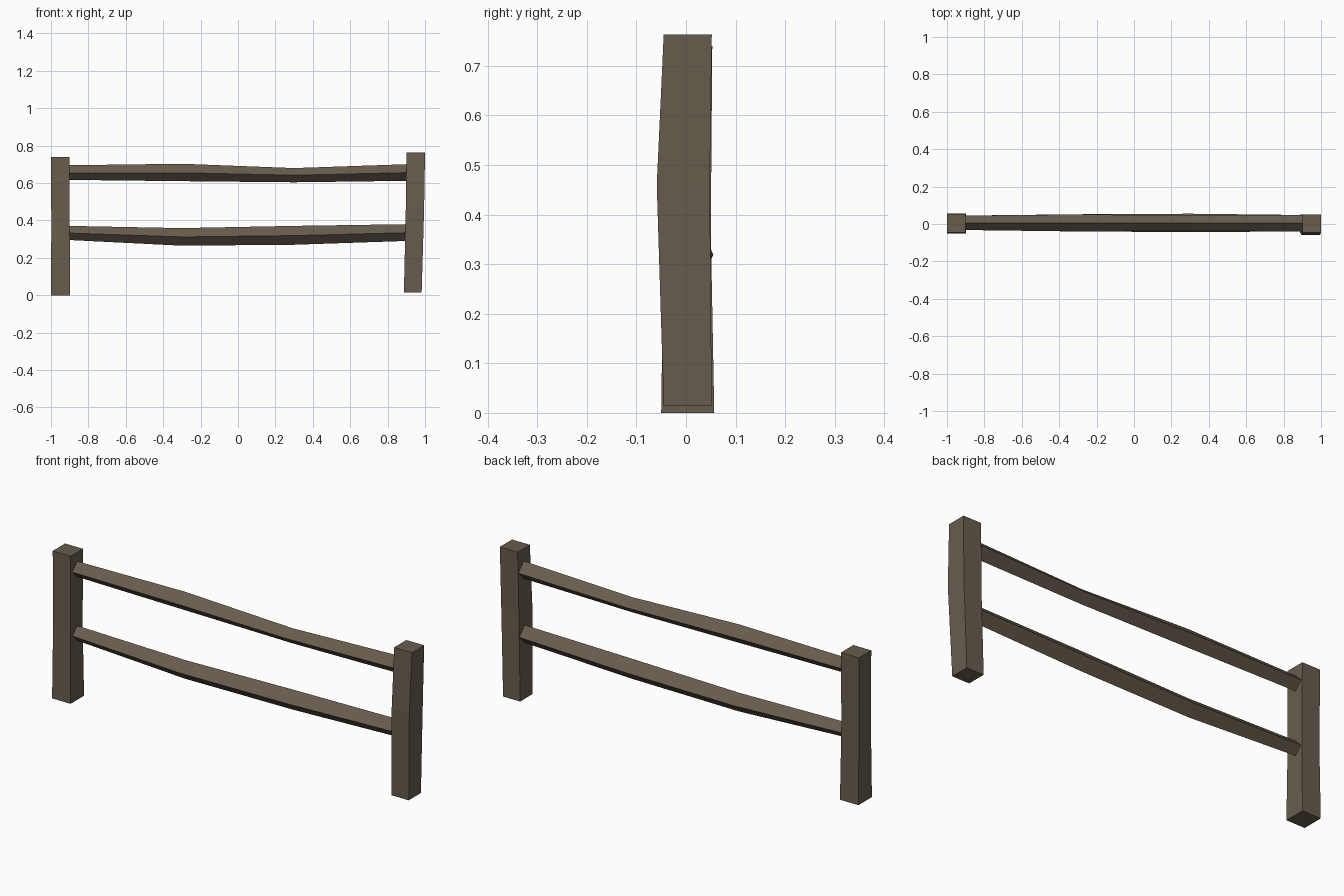
import bpy, bmesh

if "Cube" in bpy.data.objects:
    bpy.data.objects.remove(bpy.data.objects["Cube"])

wood = bpy.data.materials.new("weathered_brown_wood")
wood.diffuse_color = (0.138, 0.109, 0.076, 1)
wood.use_nodes = True
wood.node_tree.nodes["Principled BSDF"].inputs["Base Color"].default_value = wood.diffuse_color


def loft(name, rings):
    """Skin a list of four-point rings into a closed flat-faced solid."""
    bm = bmesh.new()
    loops = [[bm.verts.new(p) for p in ring] for ring in rings]
    for a, b in zip(loops, loops[1:]):
        for i in range(4):
            j = (i + 1) % 4
            bm.faces.new((a[i], a[j], b[j], b[i]))
    bm.faces.new(loops[0][::-1])
    bm.faces.new(loops[-1])
    bmesh.ops.recalc_face_normals(bm, faces=bm.faces)
    mesh = bpy.data.meshes.new(name)
    bm.to_mesh(mesh)
    bm.free()
    mesh.materials.append(wood)
    ob = bpy.data.objects.new(name, mesh)
    bpy.context.collection.objects.link(ob)


def post(name, levels):
    """Square post; each level is z, x min, x max, y min, y max."""
    loft(name, [[(x0, y0, z), (x1, y0, z), (x1, y1, z), (x0, y1, z)]
                for z, x0, x1, y0, y1 in levels])


def rail(name, stations):
    """Diamond rail; each station is x, z bottom, z middle, z top, y front, y back."""
    loft(name, [[(x, yf, zm), (x, (yf + yb) / 2, zt), (x, yb, zm), (x, (yf + yb) / 2, zb)]
                for x, zb, zm, zt, yf, yb in stations])


# Slightly crooked posts
post("left_post", [(0.0, -1.0, -0.897, -0.05, 0.057),
                   (0.37, -0.998, -0.9, -0.045, 0.05),
                   (0.74, -1.0, -0.9, -0.045, 0.053)])
post("right_post", [(0.015, 0.887, 0.982, -0.045, 0.052),
                    (0.46, 0.897, 0.995, -0.059, 0.048),
                    (0.763, 0.901, 1.0, -0.045, 0.052)])

# Bowed rails set on edge
rail("upper_rail", [(-0.915, 0.617, 0.655, 0.695, -0.032, 0.045),
                    (-0.3, 0.610, 0.655, 0.703, -0.040, 0.051),
                    (0.3, 0.604, 0.642, 0.680, -0.037, 0.046),
                    (0.915, 0.612, 0.656, 0.701, -0.040, 0.048)])
rail("lower_rail", [(-0.915, 0.296, 0.333, 0.371, -0.030, 0.045),
                    (-0.3, 0.265, 0.312, 0.359, -0.040, 0.052),
                    (0.3, 0.270, 0.319, 0.371, -0.043, 0.055),
                    (0.915, 0.291, 0.335, 0.380, -0.040, 0.048)])
